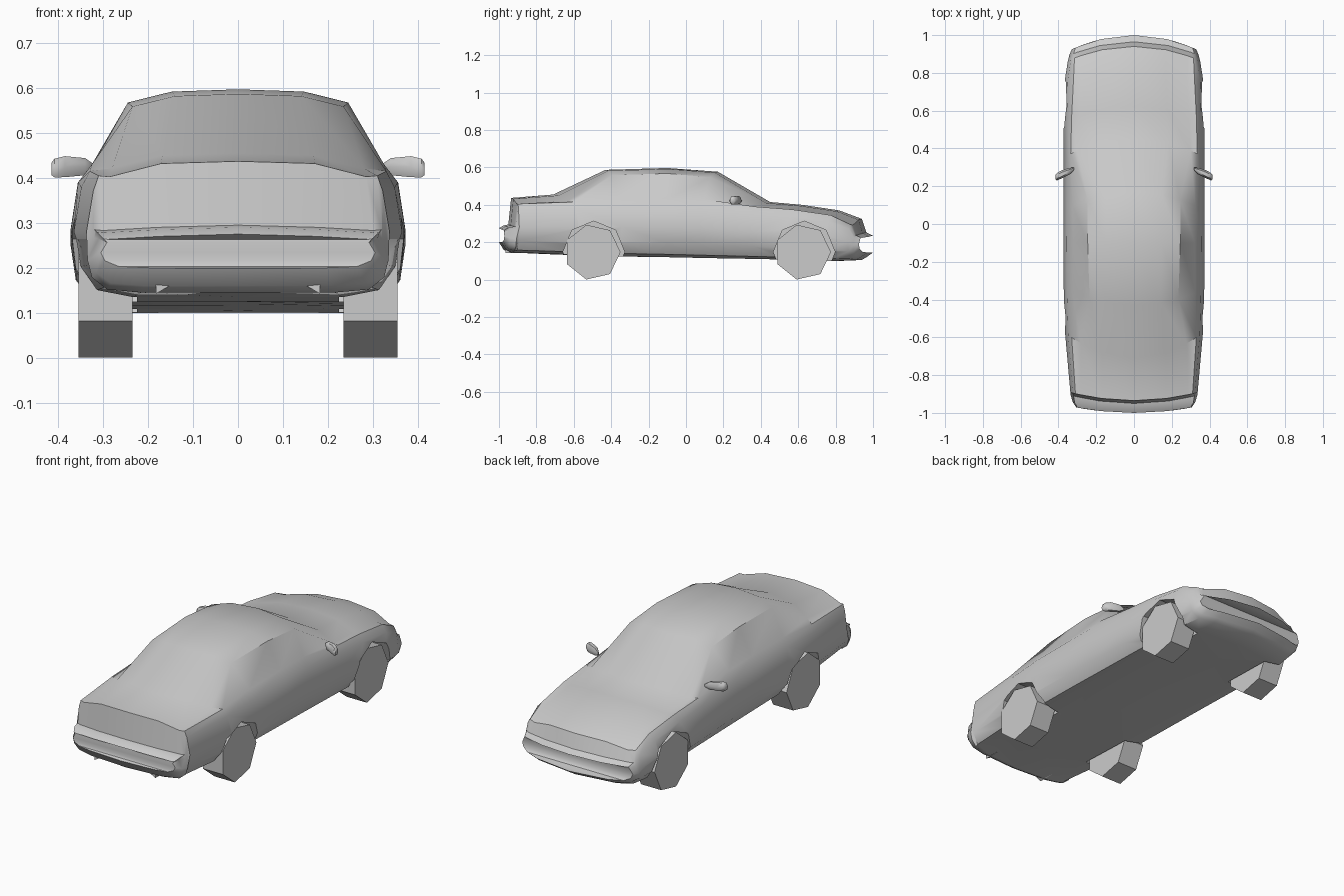
import bpy, bmesh, math
from mathutils import Matrix, Vector

default = bpy.data.objects.get("Cube")
if default:
    bpy.data.objects.remove(default, do_unlink=True)

grey = bpy.data.materials.new("plain_grey")
grey.use_nodes = True
grey.diffuse_color = (0.6, 0.6, 0.6, 1)
grey.node_tree.nodes["Principled BSDF"].inputs["Base Color"].default_value = grey.diffuse_color


def make_object(name, bm):
    bmesh.ops.recalc_face_normals(bm, faces=bm.faces[:])
    mesh = bpy.data.meshes.new(name)
    bm.to_mesh(mesh)
    bm.free()
    obj = bpy.data.objects.new(name, mesh)
    bpy.context.collection.objects.link(obj)
    mesh.materials.append(grey)
    return obj


def select_only(obj):
    bpy.ops.object.select_all(action='DESELECT')
    obj.select_set(True)
    bpy.context.view_layer.objects.active = obj


def smooth(obj, degrees):
    select_only(obj)
    bpy.ops.object.shade_smooth_by_angle(angle=math.radians(degrees))


# Body stations: y, bend, floor z, half width, belt x, belt z, roof x, top z
STATIONS = [
    (-1.0, .04, .2, .305, .3, .265, .29, .275),
    (-.975, .04, .16, .325, .315, .28, .3, .29),
    (-.95, .05, .145, .335, .32, .285, .3, .295),
    (-.935, .05, .145, .337, .31, .405, .285, .437),
    (-.71, .13, .135, .365, .33, .415, .28, .455),
    (-.43, .08, .125, .372, .325, .43, .235, .587),
    (-.1, 0, .12, .373, .322, .43, .245, .597),
    (.17, -.09, .115, .372, .325, .43, .245, .577),
    (.45, -.09, .11, .372, .335, .39, .3, .415),
    (.62, -.06, .105, .372, .33, .375, .29, .4),
    (.82, -.06, .1, .367, .32, .345, .28, .37),
    (.94, -.08, .105, .35, .315, .295, .28, .325),
    (.965, -.08, .12, .343, .32, .24, .3, .252),
    (1.0, -.09, .145, .33, .31, .225, .29, .235),
]


def section(y, bend, floor, width, belt_x, belt_z, roof_x, top):
    """Closed ring of points, wider across the sides and bowed along y."""
    rise = belt_z - floor
    half = [(width * .64, floor), (width * .87, floor + rise * .05),
            (width * .97, floor + rise * .24), (width, floor + rise * .52),
            (width * .955, floor + rise * .87), (belt_x, belt_z),
            (roof_x, top - roof_x * .12 * min(1, (top - belt_z) / .03)),
            (roof_x * .6, top - .005)]
    ring = [(0, floor)] + half + [(0, top)] + [(-x, z) for x, z in reversed(half)]
    return [Vector((x, y + bend * (x / .36) ** 2, z)) for x, z in ring]


# Body shell
bm = bmesh.new()
rings = [[bm.verts.new(p) for p in section(*s)] for s in STATIONS]
count = len(rings[0])
for a, b in zip(rings, rings[1:]):
    for i in range(count):
        j = (i + 1) % count
        bm.faces.new((a[i], a[j], b[j], b[i]))
for ring in (rings[0], rings[-1]):
    for i in range(count // 2):
        quad = [ring[i], ring[i + 1], ring[-i - 1], ring[-i]]
        bm.faces.new(list(dict.fromkeys(quad)))
body = make_object("body", bm)


def drum(name, sides, radius, y, z, x_in, x_out, side):
    """Polygonal cylinder lying along x."""
    bm = bmesh.new()
    place = Matrix.Translation((side * (x_in + x_out) / 2, y, z))
    bmesh.ops.create_cone(bm, cap_ends=True, segments=sides, radius1=radius,
                          radius2=radius, depth=x_out - x_in,
                          matrix=place @ Matrix.Rotation(math.pi / 2, 4, 'Z')
                          @ Matrix.Rotation(math.pi / 2, 4, 'X'))
    # Turn so that a corner points along +y
    first = max(bm.verts, key=lambda v: v.co.y).co
    turn = -math.atan2(first.z - z, first.y - y)
    bmesh.ops.rotate(bm, verts=bm.verts[:], cent=(0, y, z),
                     matrix=Matrix.Rotation(turn, 3, 'X'))
    return make_object(name, bm)


# Wheels and wheel arches
for side, side_name in ((1, "left"), (-1, "right")):
    for y, end in ((.625, "front"), (-.5, "rear")):
        arch = drum("arch_cutter", 8, .165, y + .007, .148, .225, .5, side)
        cut = body.modifiers.new("arch", 'BOOLEAN')
        cut.operation = 'DIFFERENCE'
        cut.solver = 'EXACT'
        cut.object = arch
        select_only(body)
        bpy.ops.object.modifier_apply(modifier=cut.name)
        bpy.data.objects.remove(arch, do_unlink=True)
        drum(f"{end}_{side_name}_wheel", 7, .15, y, .147, .235, .355, side)
smooth(body, 38)

# Door mirrors: tapered pods swept outwards
MIRROR_RINGS = [(.318, .292, .422, .008), (.34, .28, .425, .022),
                (.385, .262, .425, .027), (.408, .25, .422, .024),
                (.415, .248, .42, .016)]
for side, side_name in ((1, "left"), (-1, "right")):
    bm = bmesh.new()
    loops = []
    for x, y, z, r in MIRROR_RINGS:
        loops.append([bm.verts.new((side * x, y + r * .8 * math.cos(k * math.pi / 3),
                                    z + r * math.sin(k * math.pi / 3)))
                      for k in range(6)])
    for a, b in zip(loops, loops[1:]):
        for k in range(6):
            n = (k + 1) % 6
            bm.faces.new((a[k], a[n], b[n], b[k]))
    bm.faces.new(loops[0])
    bm.faces.new(loops[-1])
    smooth(make_object(f"{side_name}_mirror", bm), 50)

# Three-sided exhaust tips under the rear bumper
for side, side_name in ((1, "left"), (-1, "right")):
    bm = bmesh.new()
    bmesh.ops.create_cone(bm, cap_ends=True, segments=3, radius1=.02, radius2=.02,
                          depth=.1,
                          matrix=Matrix.Translation((side * .172, -.915, .16))
                          @ Matrix.Rotation(math.pi / 2, 4, 'X')
                          @ Matrix.Rotation(side * math.pi / 2, 4, 'Z'))
    make_object(f"{side_name}_exhaust_tip", bm)
